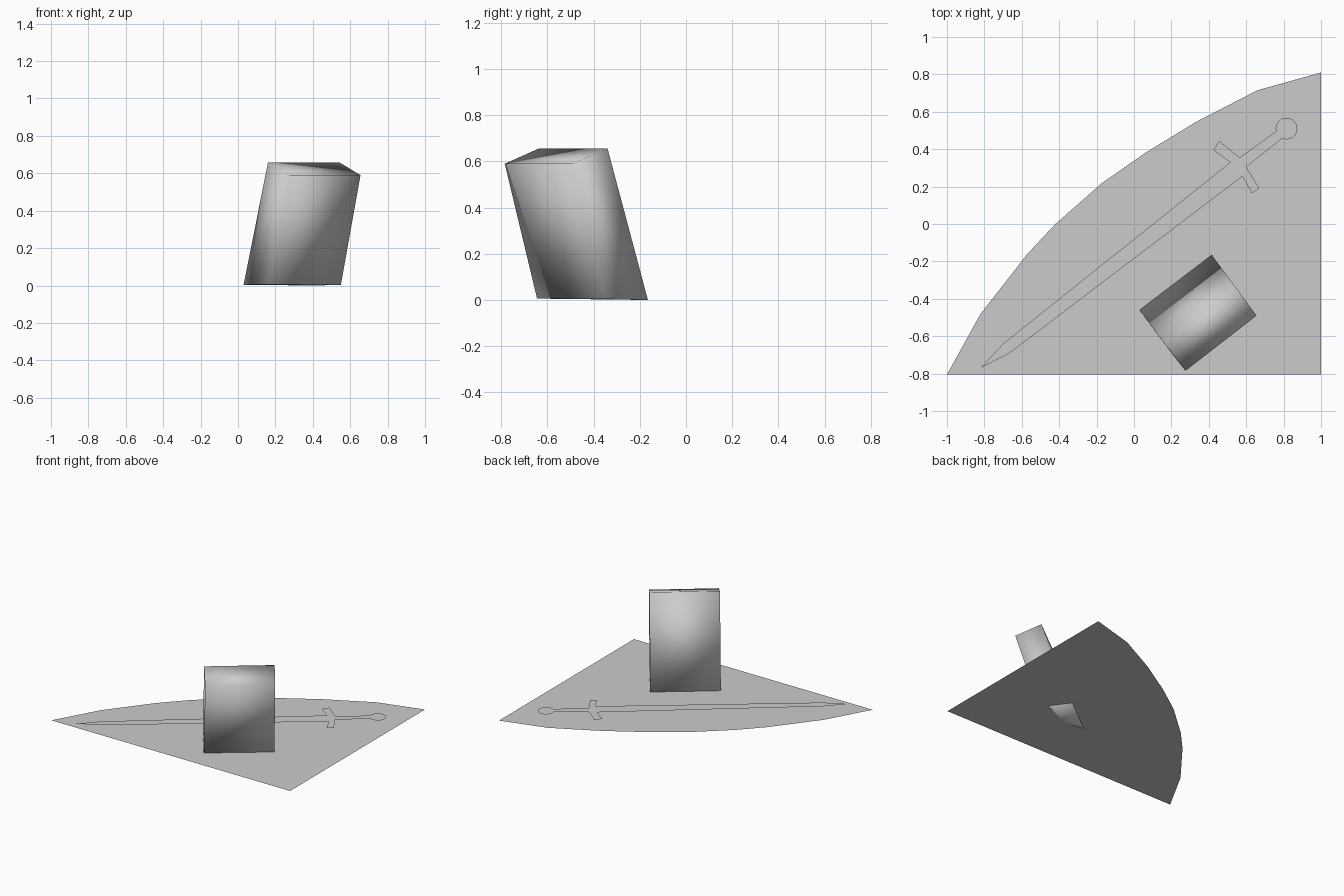
import bpy
from math import cos, sin, radians

if "Cube" in bpy.data.objects:
    bpy.data.objects.remove(bpy.data.objects["Cube"])


def make_mesh(name, verts, faces, smooth=False):
    mesh = bpy.data.meshes.new(name)
    mesh.from_pydata(verts, [], faces)
    for p in mesh.polygons:
        p.use_smooth = smooth
    mesh.update()
    obj = bpy.data.objects.new(name, mesh)
    bpy.context.collection.objects.link(obj)
    return obj


def flat_shape(name, outline, z):
    # outline is clockwise; reverse so the face looks up
    pts = [(x, y, z) for x, y in reversed(outline)]
    return make_mesh(name, pts, [tuple(range(len(pts)))])


# Ground: flat sheet with one curved side
flat_shape("ground", [
    (-1, -0.805), (-0.82, -0.48), (-0.57, -0.16), (-0.42, 0), (-0.17, 0.22),
    (0.06, 0.38), (0.33, 0.545), (0.66, 0.715), (1, 0.81), (1, -0.805)], 0.003)

# Sword: flat silhouette with a round pommel
pommel = []
for i in range(17):
    a = radians(195 - 309 * i / 16)
    pommel.append((0.815 + 0.058 * cos(a), 0.51 + 0.058 * sin(a)))
upper = [(-0.82, -0.77), (-0.70, -0.64), (0.515, 0.33), (0.425, 0.395),
         (0.455, 0.445), (0.565, 0.355)]
lower = [(0.60, 0.305), (0.67, 0.19), (0.63, 0.165), (0.58, 0.255),
         (-0.665, -0.69)]
flat_shape("sword", upper + pommel + lower, 0.012)

# Stone block: leaning box with a sloped top, soft shading
base = [(0.03, -0.46, 0.004), (0.165, -0.645, 0.006),
        (0.55, -0.35, 0.004), (0.415, -0.165, 0)]
top = [(0.16, -0.635, 0.657), (0.275, -0.785, 0.59),
       (0.655, -0.49, 0.59), (0.545, -0.34, 0.657)]
sides = [(i, (i + 1) % 4, (i + 1) % 4 + 4, i + 4) for i in range(4)]
make_mesh("stone_block", base + top, sides + [(3, 2, 1, 0), (4, 5, 6, 7)], True)
